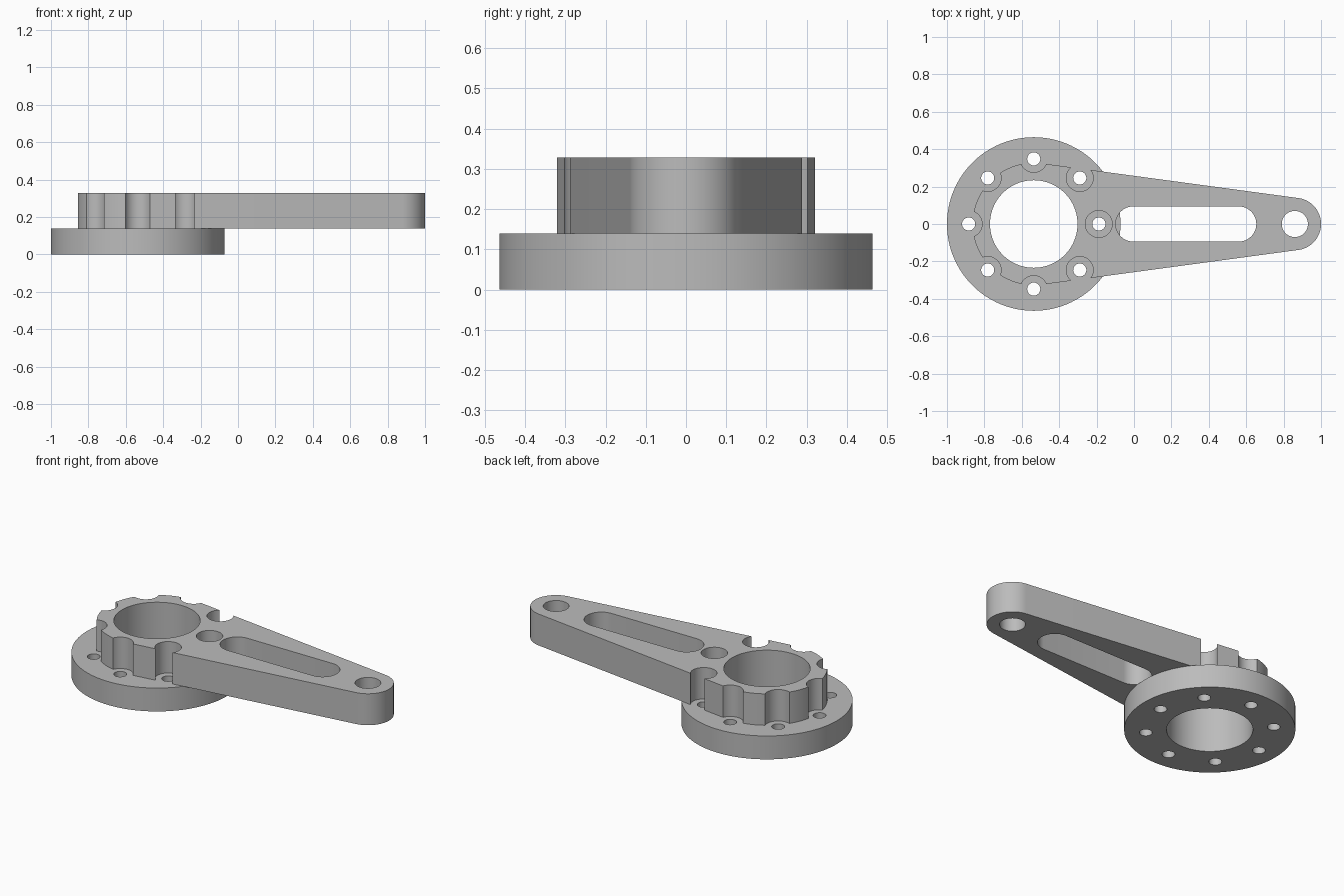
import bpy, bmesh, math

if "Cube" in bpy.data.objects:
    bpy.data.objects.remove(bpy.data.objects["Cube"])

HUB_X, TIP_X = -0.536, 0.86      # hub and tip centres
BASE_TOP, ARM_TOP = 0.14, 0.328
BOLT_R = 0.348                   # bolt circle radius

grey = bpy.data.materials.new("grey_metal")
grey.diffuse_color = (0.5, 0.5, 0.5, 1)
grey.use_nodes = True
grey.node_tree.nodes["Principled BSDF"].inputs["Base Color"].default_value = grey.diffuse_color


def arc(cx, cy, r, a0, a1, n):
    return [(cx + r * math.cos(a0 + (a1 - a0) * i / n),
             cy + r * math.sin(a0 + (a1 - a0) * i / n)) for i in range(n + 1)]


def circle(cx, cy, r, n=48):
    return arc(cx, cy, r, 0, 2 * math.pi, n)[:-1]


def capsule(x0, r0, x1, r1, n=48):
    """Outline around two circles on the x axis, joined by tangent lines."""
    t = math.acos((r0 - r1) / (x1 - x0))
    return arc(x1, 0, r1, -t, t, n) + arc(x0, 0, r0, t, 2 * math.pi - t, n)


def prisms(name, outlines, z0, z1):
    """One object holding an upright prism for each outline."""
    bm = bmesh.new()
    for pts in outlines:
        low = [bm.verts.new((x, y, z0)) for x, y in pts]
        high = [bm.verts.new((x, y, z1)) for x, y in pts]
        bm.faces.new(low[::-1])
        bm.faces.new(high)
        for i in range(len(pts)):
            j = (i + 1) % len(pts)
            bm.faces.new((low[i], low[j], high[j], high[i]))
    mesh = bpy.data.meshes.new(name)
    bm.to_mesh(mesh)
    bm.free()
    mesh.materials.append(grey)
    ob = bpy.data.objects.new(name, mesh)
    bpy.context.collection.objects.link(ob)
    return ob


def cut(ob, outlines):
    """Cut every outline straight through the object."""
    cutter = prisms("cutter", outlines, -0.2, 0.6)
    cutter.hide_render = True
    mod = ob.modifiers.new("cut", 'BOOLEAN')
    mod.operation, mod.solver, mod.object = 'DIFFERENCE', 'EXACT', cutter
    bpy.ops.object.select_all(action='DESELECT')
    bpy.context.view_layer.objects.active = ob
    ob.select_set(True)
    bpy.ops.object.modifier_apply(modifier=mod.name)
    bpy.data.objects.remove(cutter)
    bpy.ops.object.shade_smooth_by_angle(angle=math.radians(25))


def bolt_circles(r):
    return [circle(HUB_X + BOLT_R * math.cos(k * math.pi / 4),
                   BOLT_R * math.sin(k * math.pi / 4), r, 36) for k in range(8)]


bore = circle(HUB_X, 0, 0.234, 96)

# Round base flange with bore and eight bolt holes
flange = prisms("base_flange", [circle(HUB_X, 0, 0.464, 128)], 0, BASE_TOP)
cut(flange, [bore] + bolt_circles(0.035))

# Tapered lever arm with bolt head pockets, slot and tip hole
arm = prisms("lever_arm", [capsule(HUB_X, 0.327, TIP_X, 0.14)], BASE_TOP, ARM_TOP)
slot = capsule(-0.004, 0.094, 0.56, 0.094, 24)
cut(arm, [bore, slot, circle(TIP_X, 0, 0.07)] + bolt_circles(0.072))
